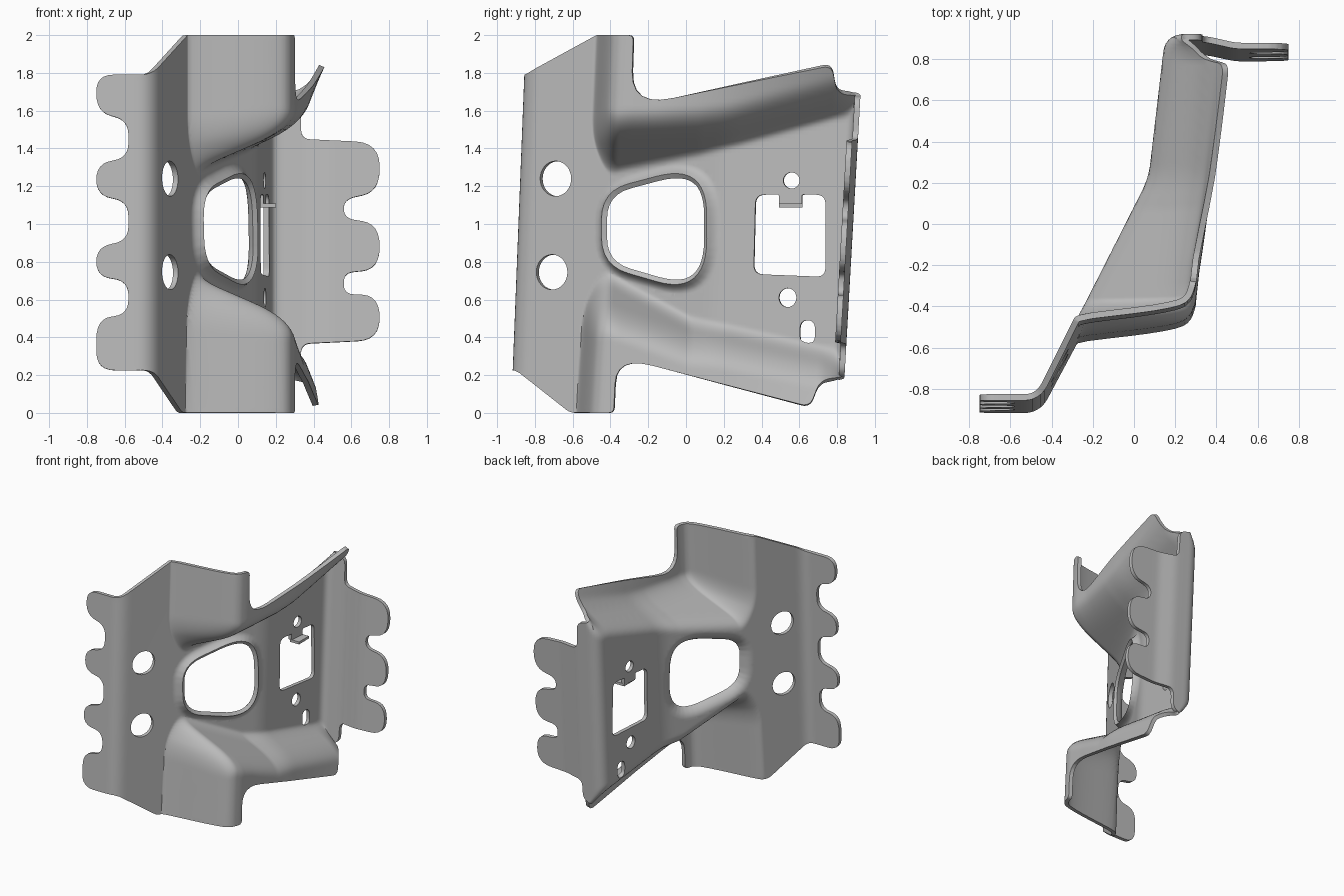
import bpy, bmesh, math
from mathutils import Vector
from mathutils.geometry import delaunay_2d_cdt

if "Cube" in bpy.data.objects:
    bpy.data.objects.remove(bpy.data.objects["Cube"])

THICK = 0.03

steel = bpy.data.materials.new("grey_steel")
steel.use_nodes = True
steel.diffuse_color = (0.5, 0.5, 0.5, 1)
steel.node_tree.nodes["Principled BSDF"].inputs["Base Color"].default_value = (0.5, 0.5, 0.5, 1)


def lean(y, z):
    """The whole sheet leans back with height."""
    return (0.048 + 0.01 * y) * (z - 1)


def interp(pts, u):
    i = 0
    while i < len(pts) - 2 and u > pts[i + 1][0]:
        i += 1
    a, b = pts[i], pts[i + 1]
    t = (u - a[0]) / (b[0] - a[0])
    return [p + (q - p) * t for p, q in zip(a[1:], b[1:])]


def soft(pts, u, w):
    """Polyline value averaged over a window, which rounds its bends."""
    vals = [interp(pts, u + w * k / 4) for k in range(-4, 5)]
    return [sum(c) / len(vals) for c in zip(*vals)]


def smax(a, b, k):
    h = max(k - abs(a - b), 0) / k
    return max(a, b) + h * h * k / 4


def smin(a, b, k):
    return -smax(-a, -b, k)


def rounded(corners, r, step=0.013):
    """Closed outline with rounded corners, sampled at an even step."""
    out, n = [], len(corners)
    cs = [Vector(c[:2]) for c in corners]
    for i, c in enumerate(cs):
        rad = corners[i][2] if len(corners[i]) > 2 else r
        p, q = cs[i - 1] - c, cs[(i + 1) % n] - c
        a = c + p.normalized() * min(rad, p.length * 0.49)
        b = c + q.normalized() * min(rad, q.length * 0.49)
        out += [a * (1 - t) ** 2 + c * 2 * t * (1 - t) + b * t * t
                for t in (k / 6 for k in range(7))]
    dense = []
    for a, b in zip(out, out[1:] + out[:1]):
        m = max(1, math.ceil((b - a).length / step))
        dense += [a.lerp(b, k / m) for k in range(m)]
    return dense


def unlean(pts):
    return [Vector((p.x - lean(p.x, p.y), p.y)) for p in pts]


def circle(y, z, rx, rz):
    return unlean([Vector((y + rx * math.cos(a), z + rz * math.sin(a)))
                   for a in (math.tau * k / 32 for k in range(32))])


def inside(p, loop):
    odd = False
    for a, b in zip(loop, loop[1:] + loop[:1]):
        if (a.y > p.y) != (b.y > p.y) and p.x < a.x + (b.x - a.x) * (p.y - a.y) / (b.y - a.y):
            odd = not odd
    return odd


# Plan path of the sheet: along it, x, y
WEB = [(-1.165, -0.75, -0.872), (-0.88, -0.465, -0.872), (0.2, 0.085, 0.2),
       (0.87, 0.165, 0.87), (1.10, 0.395, 0.87), (1.16, 0.455, 0.84), (1.455, 0.75, 0.84)]
# Raised front panels and side lips: along the path, x
RAISED = [(-0.50, -0.27), (-0.445, 0.2), (-0.41, 0.26), (-0.34, 0.285), (0.2, 0.345), (0.9, 0.395)]

# Flat outline: along the path, height, optional radius
front_tabs = [(-0.87, 0.225, 0.05), (-1.165, 0.225, 0.1), (-1.165, 0.5, 0.11), (-0.995, 0.52, 0.08),
              (-0.995, 0.70, 0.08), (-1.165, 0.72, 0.1), (-1.165, 0.88, 0.1), (-0.995, 0.91, 0.08),
              (-0.995, 1.12, 0.08), (-1.165, 1.15, 0.1), (-1.165, 1.32, 0.1), (-0.995, 1.35, 0.08),
              (-0.995, 1.55, 0.08), (-1.165, 1.59, 0.1), (-1.165, 1.79, 0.09), (-0.89, 1.79, 0.05)]
top_edge = [(-0.515, 2.0, 0.01), (-0.325, 2.0, 0.03), (-0.32, 1.62, 0.22), (0.725, 1.845, 0.05),
            (0.76, 1.70, 0.05), (0.85, 1.69, 0.03), (1.035, 1.67, 0.06)]
back_tabs = [(1.04, 1.45, 0.05), (1.455, 1.43, 0.13), (1.455, 1.17, 0.12), (1.265, 1.13, 0.06),
             (1.265, 1.03, 0.06), (1.455, 1.0, 0.12), (1.455, 0.76, 0.12), (1.265, 0.74, 0.05),
             (1.265, 0.63, 0.05), (1.455, 0.62, 0.12), (1.455, 0.385, 0.12), (1.04, 0.365, 0.05)]
bottom_edge = [(1.035, 0.2, 0.06), (0.85, 0.18, 0.03), (0.755, 0.165, 0.05), (0.71, 0.03, 0.05),
               (-0.34, 0.30, 0.2), (-0.34, 0.0, 0.03), (-0.57, 0.0, 0.03)]
outline = rounded(front_tabs + top_edge + back_tabs + bottom_edge, 0.05)

# Openings, given as seen from the side
main_hole = unlean(rounded([(-0.415, 1.165), (0.0, 1.275), (0.125, 1.18), (0.125, 0.78),
                            (0.0, 0.67), (-0.415, 0.79)], 0.14))
window = unlean(rounded([(0.37, 1.155, 0.05), (0.495, 1.155), (0.495, 1.10), (0.615, 1.10),
                         (0.615, 1.155), (0.74, 1.155, 0.05), (0.74, 0.72, 0.05),
                         (0.36, 0.735, 0.05)], 0.01))
slot = unlean(rounded([(0.605, 0.49), (0.685, 0.49), (0.685, 0.365), (0.605, 0.365)], 0.05))
holes = [main_hole, window, slot,
         circle(-0.69, 1.24, 0.083, 0.093), circle(-0.71, 0.745, 0.083, 0.093),
         circle(0.56, 1.23, 0.043, 0.043), circle(0.54, 0.61, 0.046, 0.05)]


def rim_distance(u, z):
    """Distance to the edge of the main opening, or 1 when far from it."""
    if -0.55 < u < 0.22 and 0.6 < z < 1.36:
        return min((Vector((u, z)) - p).length for p in main_hole)
    return 1


def place(u, z):
    """Fold a point of the flat blank into the pressed shape."""
    x, y = soft(WEB, u, 0.06)
    above = z - (1.385 + 0.2 * u + 0.08 * max(0, u - 0.05))
    below = 0.48 - 0.22 * u + 0.3 * max(0, 0.05 - u) - z
    t = max(above, below) - 14 * max(0, -0.38 - u) ** 2
    fade = min(max((u - 0.76) / 0.12, 0), 1)
    shelf = soft(WEB, min(u, 0.8), 0.06)[0] + 2.3 * t * (1 - 0.4 * fade)
    lip = (0.5 if above > below else 0.2) * min(max(u + 0.2, 0), 1) * max(0, t - 0.12)
    raised = soft(RAISED, u + 0.02 * max(0, 1 - z), 0.025)[0] + lip
    x = smax(x, smin(raised, shelf, 0.2), 0.11)
    # rim pressed outward around the main opening
    rise = 0.05 * max(0, 1 - rim_distance(u, z) / 0.06) ** 2
    x, y = x + rise * 0.89, y - rise * 0.45
    return x, y + lean(y, z), z


# Flat blank: outlines plus a grid, finer where the panels fold
points, edges = [], []
for lp in [outline] + holes:
    s, n = len(points), len(lp)
    points += lp
    edges += [(s + i, s + (i + 1) % n) for i in range(n)]
mid = sum(main_hole, Vector((0, 0))) / len(main_hole)
for f in (1.05, 1.1, 1.16, 1.22):
    points += [mid + (p - mid) * f for p in main_hole]
u = -1.15
while u < 1.45:
    column = [Vector((u, 0.011 + 0.02 * j)) for j in range(100)]
    points += [p for p in column if rim_distance(p.x, p.y) > 0.062]
    u += 0.008 if -0.56 < u < -0.3 else 0.022
verts, _, faces, *_ = delaunay_2d_cdt(points, edges, [], 1, 1e-5)

# Keep the triangles within the outline and outside every opening
bounds = [(lp, min(p.x for p in lp), max(p.x for p in lp),
           min(p.y for p in lp), max(p.y for p in lp)) for lp in holes]
kept = []
for f in faces:
    c = sum((verts[i] for i in f), Vector((0, 0))) / len(f)
    if not any(x0 < c.x < x1 and z0 < c.y < z1 and inside(c, lp) for lp, x0, x1, z0, z1 in bounds) \
            and inside(c, outline):
        kept.append(list(f))

mesh = bpy.data.meshes.new("bracket_sheet")
mesh.from_pydata([place(v.x, v.y) for v in verts], [], kept)
bm = bmesh.new()
bm.from_mesh(mesh)
bmesh.ops.delete(bm, geom=[v for v in bm.verts if not v.link_faces], context='VERTS')
bmesh.ops.delete(bm, geom=[e for e in bm.edges if not e.link_faces], context='EDGES')
bmesh.ops.recalc_face_normals(bm, faces=bm.faces)
bm.to_mesh(mesh)
bm.free()
mesh.materials.append(steel)
sheet = bpy.data.objects.new("bracket_sheet", mesh)
bpy.context.collection.objects.link(sheet)
solid = sheet.modifiers.new("thickness", 'SOLIDIFY')
solid.thickness = THICK
solid.offset = 0
bpy.context.view_layer.objects.active = sheet
sheet.select_set(True)
bpy.ops.object.modifier_apply(modifier=solid.name)
bpy.ops.object.shade_smooth_by_angle(angle=math.radians(40))

# Small tongue folded out above the window
bpy.ops.mesh.primitive_cube_add(size=1, location=(0.16, 0.555, 1.098))
tongue = bpy.context.object
tongue.name = "window_tongue"
tongue.scale = (0.08, 0.125, 0.02)
tongue.data.materials.append(steel)
